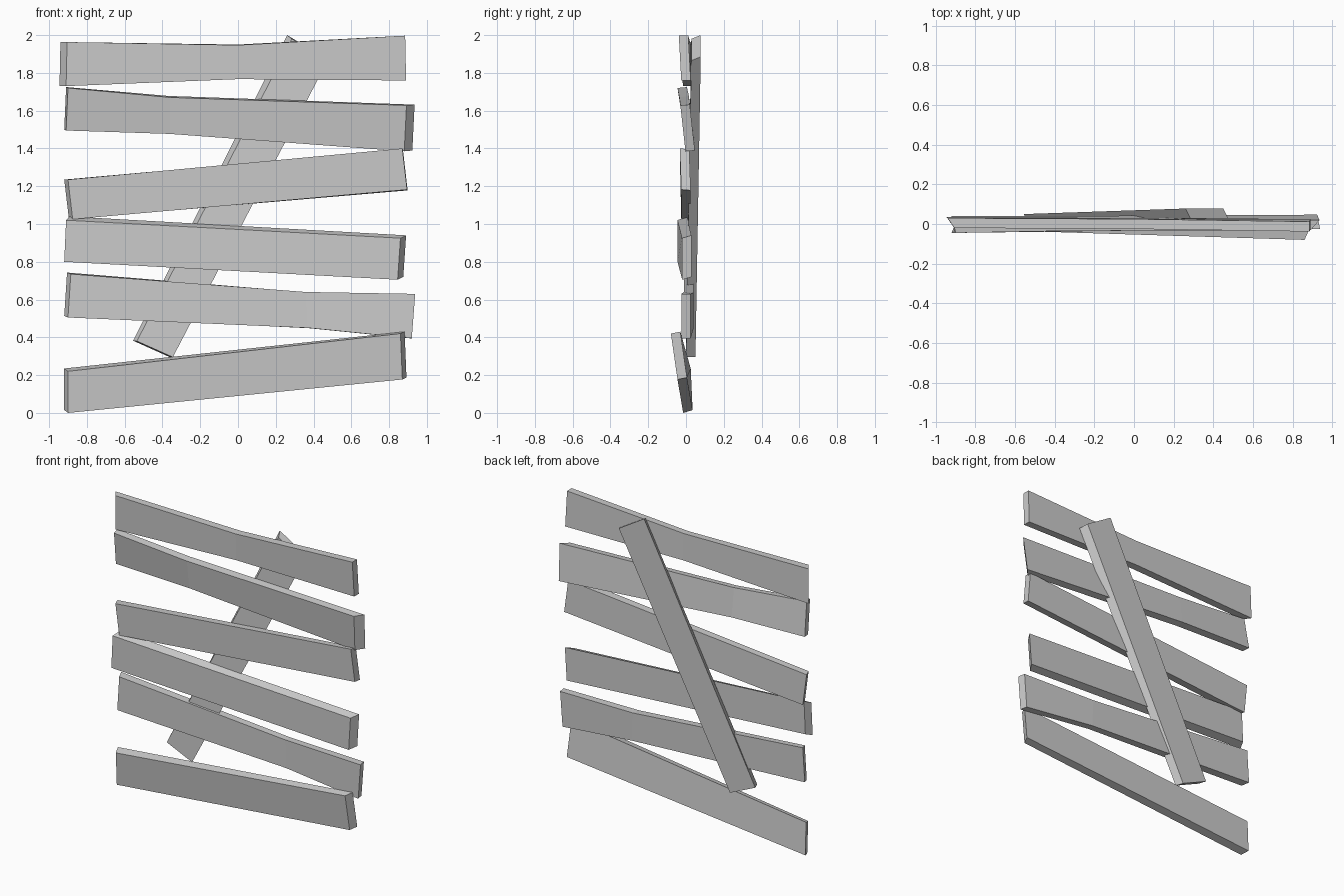
import bpy
import bmesh
from mathutils import Vector

THICK = 0.05


def board(name, *stations):
    """Loft a crooked board; station = front lower edge point,
    front upper edge point, (x, z) drift of the back face."""
    bm = bmesh.new()
    rings = []
    for low, high, (dx, dz) in stations:
        back = Vector((dx, THICK, dz))
        pts = (Vector(low), Vector(high), Vector(high) + back, Vector(low) + back)
        rings.append([bm.verts.new(p) for p in pts])
    for a, b in zip(rings, rings[1:]):
        for i in range(4):
            j = (i + 1) % 4
            bm.faces.new((a[i], a[j], b[j], b[i]))
    bm.faces.new(rings[0])
    bm.faces.new(rings[-1][::-1])
    bmesh.ops.recalc_face_normals(bm, faces=bm.faces)
    mesh = bpy.data.meshes.new(name)
    bm.to_mesh(mesh)
    bm.free()
    obj = bpy.data.objects.new(name, mesh)
    bpy.context.collection.objects.link(obj)
    return obj


# Horizontal planks, bottom to top
board("plank_1",
      ((-.90, -.015, .0), (-.90, -.025, .22), (-.02, .015)),
      ((.87, -.045, .177), (.86, -.08, .42), (.022, .01)))
board("plank_2",
      ((-.90, -.01, .505), (-.885, -.01, .735), (-.02, .008)),
      ((.37, -.01, .45), (.36, -.01, .64), (.01, -.002)),
      ((.92, -.025, .395), (.938, -.025, .63), (-.01, .0)))
board("plank_3",
      ((-.92, -.045, .80), (-.91, -.045, 1.02), (.02, .02)),
      ((.845, -.02, .705), (.86, -.022, .925), (.03, .015)))
board("plank_4",
      ((-.875, -.025, 1.025), (-.90, -.03, 1.235), (-.02, .0)),
      ((.895, -.025, 1.182), (.87, -.033, 1.4), (.003, -.004)))
board("plank_5",
      ((-.91, -.01, 1.495), (-.90, -.045, 1.72), (-.01, .005)),
      ((-.36, -.01, 1.477), (-.36, -.035, 1.67), (-.01, .008)),
      ((.88, -.003, 1.385), (.892, -.03, 1.628), (.043, .004)))
board("plank_6",
      ((-.91, -.015, 1.73), (-.905, -.02, 1.963), (-.035, .0)),
      ((0, -.02, 1.767), (0, -.025, 1.947), (.0, .003)),
      ((.89, -.025, 1.76), (.885, -.038, 1.997), (.0, .0)))

# Diagonal brace behind the planks
board("diagonal_brace",
      ((-.345, .0, .295), (-.535, .0, .38), (-.02, .002)),
      ((.475, .028, 1.865), (.285, .028, 1.98), (-.025, .02)))
